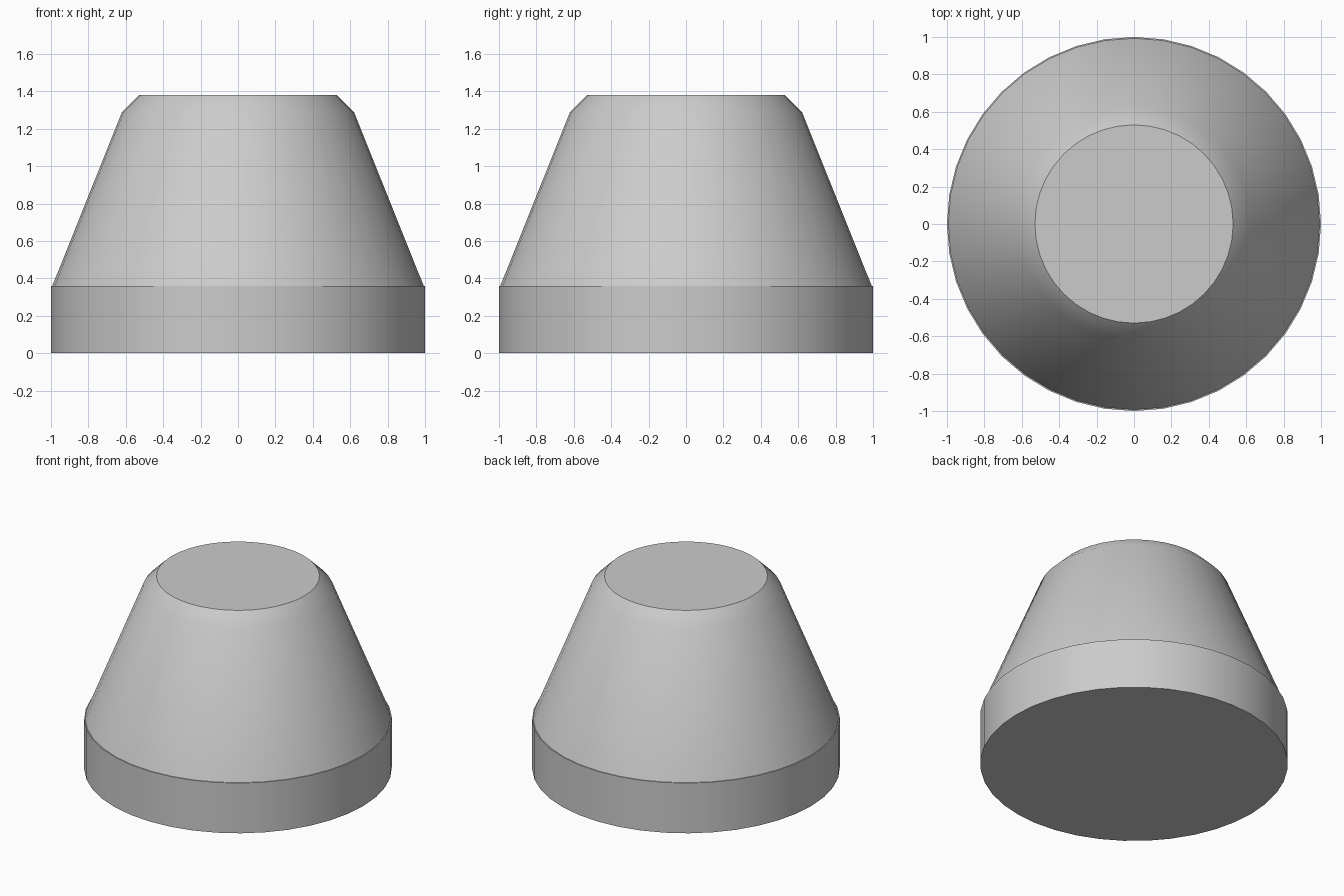
import bpy
import bmesh
import math
from mathutils import Matrix

cube = bpy.data.objects.get("Cube")
if cube:
    bpy.data.objects.remove(cube, do_unlink=True)

SEGMENTS = 40

grey = bpy.data.materials.new("plain_grey")
grey.use_nodes = True
colour = (0.6, 0.6, 0.6, 1)
grey.diffuse_color = colour
grey.node_tree.nodes["Principled BSDF"].inputs["Base Color"].default_value = colour


def turned_part(name, profile):
    """Spin a closed profile of (radius, height) points around z."""
    bm = bmesh.new()
    rings = []
    for radius, height in profile:
        ring = bmesh.ops.create_circle(
            bm, segments=SEGMENTS, radius=radius,
            matrix=Matrix.Translation((0, 0, height)))
        rings.append(ring["verts"])
    for low, high in zip(rings, rings[1:]):
        for i in range(SEGMENTS):
            j = (i + 1) % SEGMENTS
            bm.faces.new((low[i], low[j], high[j], high[i]))
    bm.faces.new(rings[0])
    bm.faces.new(rings[-1])
    bmesh.ops.recalc_face_normals(bm, faces=bm.faces)
    # Sides are smooth, the end caps and the shoulder stay crisp
    for face in bm.faces:
        face.smooth = len(face.verts) == 4
    mesh = bpy.data.meshes.new(name)
    bm.to_mesh(mesh)
    bm.free()
    mesh.materials.append(grey)
    obj = bpy.data.objects.new(name, mesh)
    bpy.context.collection.objects.link(obj)
    bpy.ops.object.select_all(action="DESELECT")
    obj.select_set(True)
    bpy.context.view_layer.objects.active = obj
    bpy.ops.object.shade_smooth_by_angle(angle=math.radians(35))
    return obj


# Straight-sided base disc
turned_part("base_rim", [(1, 0), (1, 0.36)])
# Tapered body with a chamfered top edge
turned_part("tapered_body", [(0.993, 0.36), (0.62, 1.29), (0.53, 1.38)])
